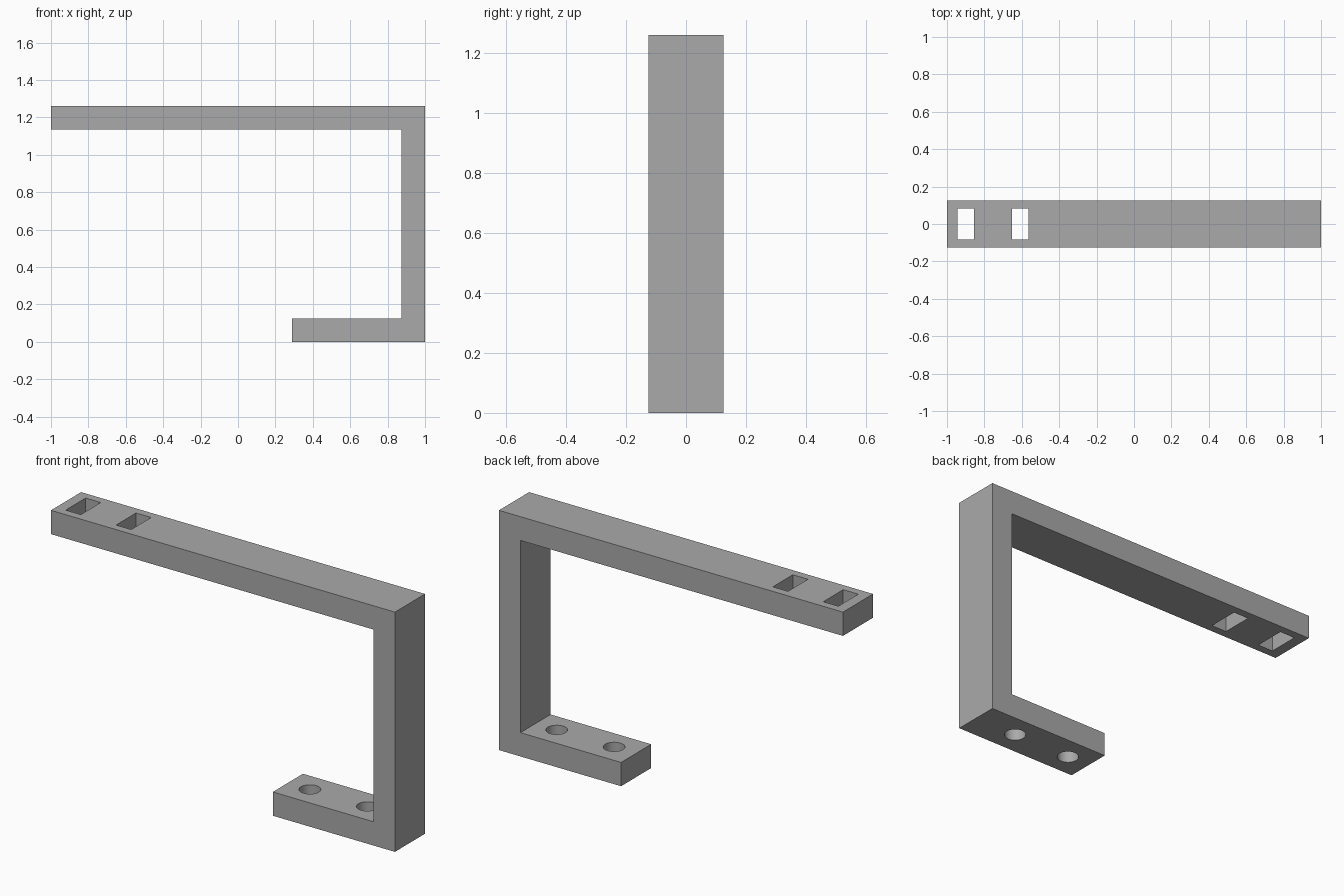
import bpy
import bmesh
from math import radians
from mathutils import Matrix

default = bpy.data.objects.get("Cube")
if default:
    bpy.data.objects.remove(default, do_unlink=True)

WIDTH, THICK, HEIGHT = 0.25, 0.125, 1.26
FOOT_END = 0.29

grey = bpy.data.materials.new("plain grey")
grey.use_nodes = True
colour = (0.4, 0.4, 0.4, 1)
grey.diffuse_color = colour
grey.node_tree.nodes["Principled BSDF"].inputs["Base Color"].default_value = colour


def make_object(name, bm):
    bmesh.ops.recalc_face_normals(bm, faces=bm.faces)
    mesh = bpy.data.meshes.new(name)
    bm.to_mesh(mesh)
    bm.free()
    mesh.materials.append(grey)
    obj = bpy.data.objects.new(name, mesh)
    bpy.context.collection.objects.link(obj)
    return obj


# Bracket: side profile of arm, upright and foot, extruded across its width
inner = 1 - THICK
profile = [(-1, HEIGHT), (1, HEIGHT), (1, 0), (FOOT_END, 0), (FOOT_END, THICK),
           (inner, THICK), (inner, HEIGHT - THICK), (-1, HEIGHT - THICK)]
bm = bmesh.new()
face = bm.faces.new([bm.verts.new((x, -WIDTH / 2, z)) for x, z in profile])
extruded = bmesh.ops.extrude_face_region(bm, geom=[face])["geom"]
bmesh.ops.translate(bm, vec=(0, WIDTH, 0),
                    verts=[v for v in extruded if isinstance(v, bmesh.types.BMVert)])
bracket = make_object("bracket", bm)

# Cutters: rectangular slots in the arm, round screw holes in the foot
bm = bmesh.new()
for x in (-0.9, -0.607):
    place = Matrix.Translation((x, 0, HEIGHT - THICK / 2)) @ Matrix.Diagonal((0.088, 0.166, 0.3, 1))
    bmesh.ops.create_cube(bm, size=1, matrix=place)
for x in (0.418, 0.752):
    bmesh.ops.create_cone(bm, cap_ends=True, segments=48, radius1=0.052, radius2=0.052,
                          depth=0.3, matrix=Matrix.Translation((x, 0, THICK / 2)))
cutter = make_object("hole_cutter", bm)
cutter.hide_render = True

# Cut the holes, then drop the cutter
cut = bracket.modifiers.new("holes", "BOOLEAN")
cut.operation = "DIFFERENCE"
cut.solver = "EXACT"
cut.object = cutter
bpy.context.view_layer.objects.active = bracket
bracket.select_set(True)
bpy.ops.object.modifier_apply(modifier=cut.name)
bpy.data.objects.remove(cutter, do_unlink=True)
bpy.ops.object.shade_smooth_by_angle(angle=radians(30))
